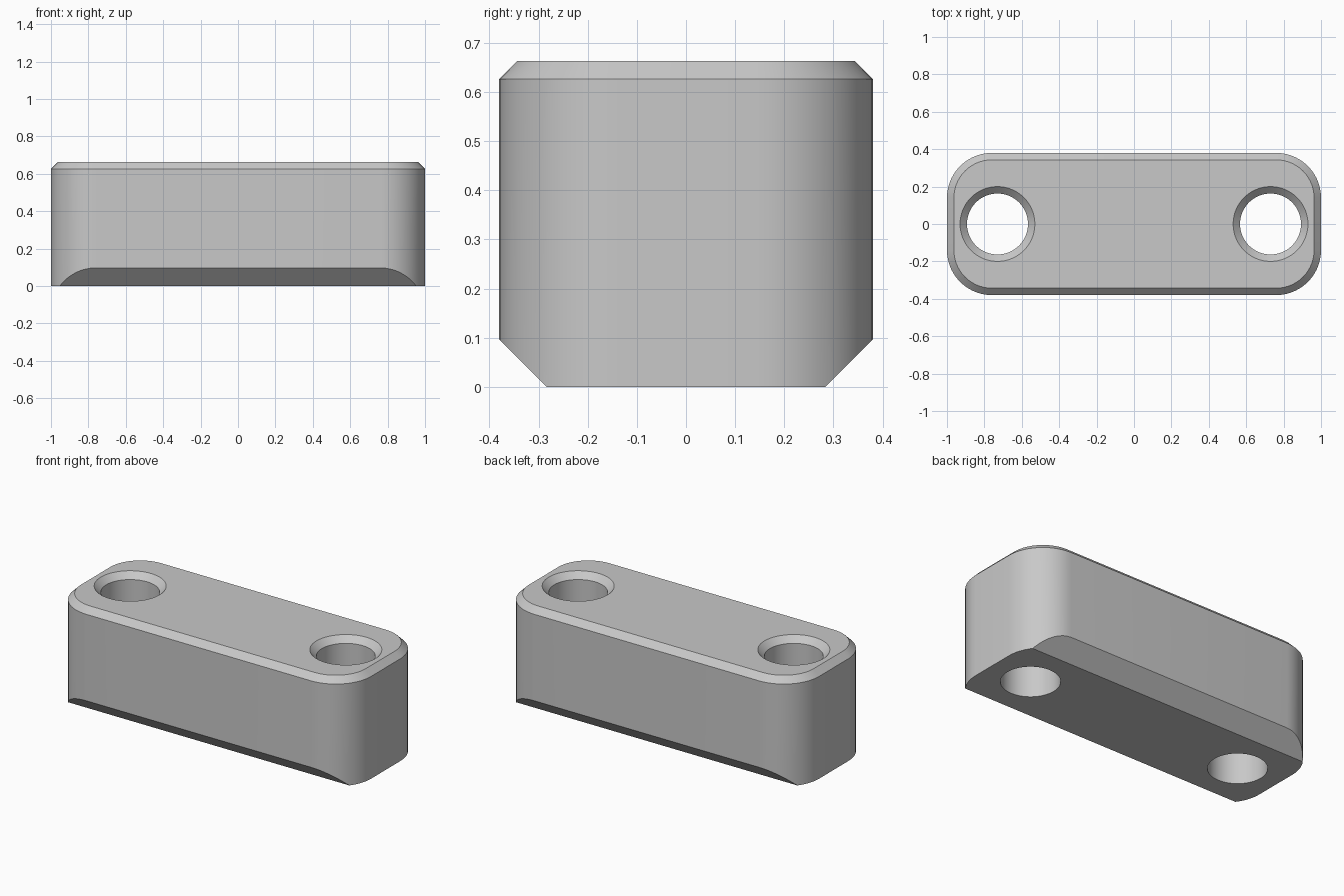
import bpy, bmesh
from math import cos, sin, pi, radians
from mathutils import Vector

if "Cube" in bpy.data.objects:
    bpy.data.objects.remove(bpy.data.objects["Cube"], do_unlink=True)

HALF_X, HALF_Y, HEIGHT = 1.0, 0.38, 0.663
CORNER, TOP_CHAMFER, BASE_CHAMFER = 0.24, 0.037, 0.097
HOLE_X, HOLE_R = 0.73, 0.163

grey = bpy.data.materials.new("light_grey")
grey.use_nodes = True
colour = (0.58, 0.58, 0.58, 1)
grey.diffuse_color = colour
grey.node_tree.nodes["Principled BSDF"].inputs["Base Color"].default_value = colour


def rounded_outline(inset, z, steps=14):
    """Rounded rectangle, anticlockwise from the +x side."""
    r = CORNER - inset
    points = []
    for quarter, (sx, sy) in enumerate([(1, 1), (-1, 1), (-1, -1), (1, -1)]):
        cx, cy = sx * (HALF_X - CORNER), sy * (HALF_Y - CORNER)
        for i in range(steps + 1):
            a = (quarter + i / steps) * pi / 2
            points.append((cx + r * cos(a), cy + r * sin(a), z))
    return points


def circle(cx, r, z, steps=64):
    return [(cx + r * cos(2 * pi * i / steps), r * sin(2 * pi * i / steps), z)
            for i in range(steps)]


def loft(bm, outlines):
    """Skin stacked outlines and cap both ends."""
    rings = [[bm.verts.new(p) for p in outline] for outline in outlines]
    for low, high in zip(rings, rings[1:]):
        n = len(low)
        for i in range(n):
            j = (i + 1) % n
            bm.faces.new((low[i], low[j], high[j], high[i]))
    bm.faces.new(rings[0][::-1])
    bm.faces.new(rings[-1])


def make_object(name, bm):
    bmesh.ops.recalc_face_normals(bm, faces=bm.faces)
    mesh = bpy.data.meshes.new(name)
    bm.to_mesh(mesh)
    bm.free()
    mesh.materials.append(grey)
    obj = bpy.data.objects.new(name, mesh)
    bpy.context.collection.objects.link(obj)
    return obj


# Rounded block with a chamfered top rim
bm = bmesh.new()
loft(bm, [rounded_outline(0, 0), rounded_outline(0, HEIGHT - TOP_CHAMFER),
          rounded_outline(TOP_CHAMFER, HEIGHT)])

# Straight bevels along the lower front and back edges
for side in (-1, 1):
    bmesh.ops.bisect_plane(
        bm, geom=bm.verts[:] + bm.edges[:] + bm.faces[:],
        plane_co=Vector((0, side * HALF_Y, BASE_CHAMFER)),
        plane_no=Vector((0, side, -1)), clear_outer=True)
    bmesh.ops.holes_fill(bm, edges=[e for e in bm.edges if e.is_boundary])
block = make_object("spacer_block", bm)

# Two countersunk through holes
bm = bmesh.new()
over = 0.05
for side in (-1, 1):
    x = side * HOLE_X
    loft(bm, [circle(x, HOLE_R, -over),
              circle(x, HOLE_R, HEIGHT - TOP_CHAMFER),
              circle(x, HOLE_R + TOP_CHAMFER + over, HEIGHT + over)])
cutter = make_object("hole_cutter", bm)
cutter.hide_render = True

cut = block.modifiers.new("holes", 'BOOLEAN')
cut.operation = 'DIFFERENCE'
cut.solver = 'EXACT'
cut.object = cutter
bpy.ops.object.select_all(action='DESELECT')
block.select_set(True)
bpy.context.view_layer.objects.active = block
bpy.ops.object.modifier_apply(modifier=cut.name)
bpy.data.objects.remove(cutter, do_unlink=True)

# Smooth walls with crisp bevel edges
bpy.ops.object.shade_smooth_by_angle(angle=radians(30))
